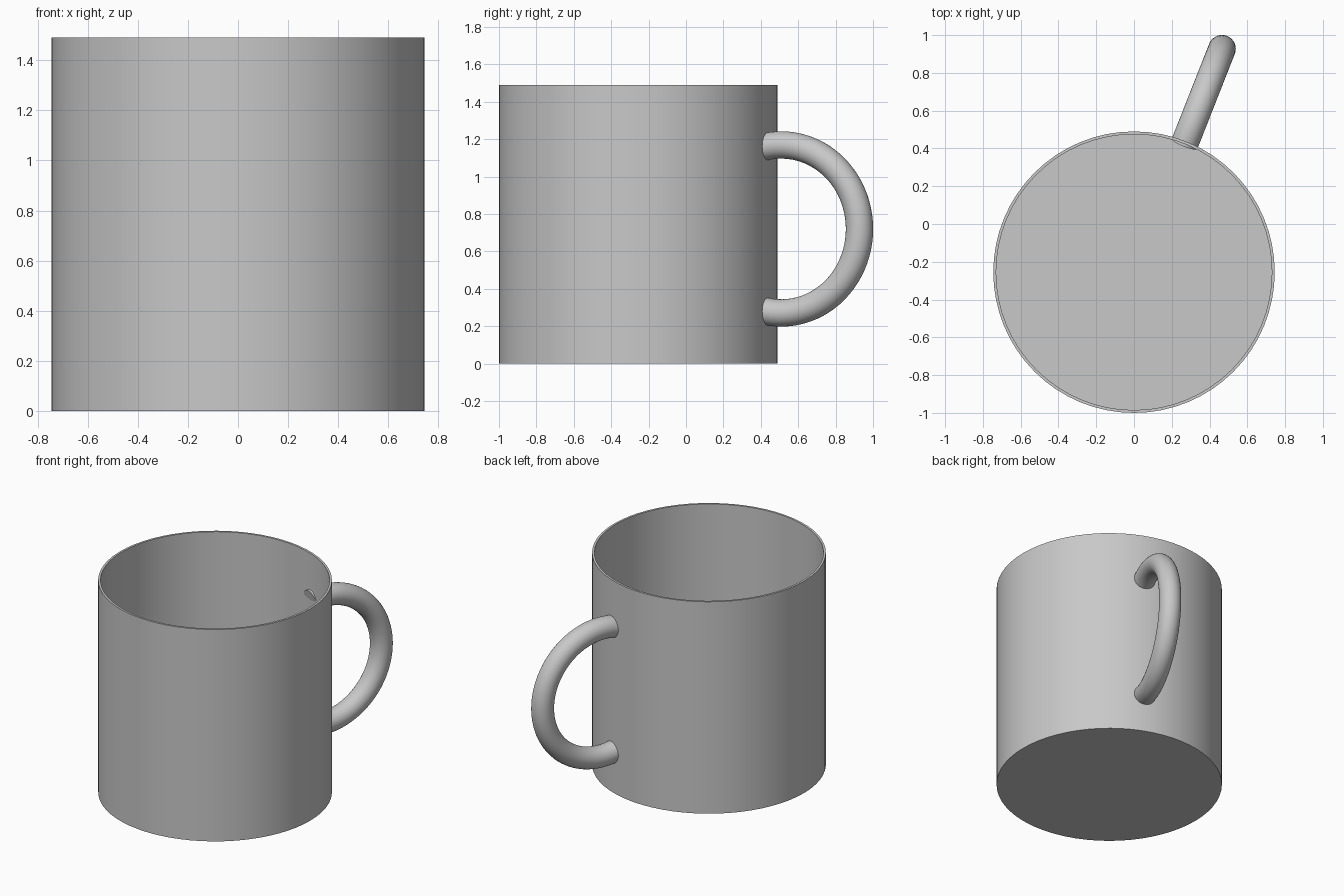
import bpy, bmesh, math
from mathutils import Vector, Matrix

cube = bpy.data.objects.get("Cube")
if cube:
    bpy.data.objects.remove(cube, do_unlink=True)

# Single grey material
grey = bpy.data.materials.new("grey_ceramic")
grey.use_nodes = True
colour = (0.58, 0.58, 0.58, 1)
grey.diffuse_color = colour
grey.node_tree.nodes["Principled BSDF"].inputs["Base Color"].default_value = colour

CENTRE = Vector((0, -0.255, 0))
RADIUS, WALL, HEIGHT = 0.745, 0.015, 1.49


def finish(name, bm):
    """Turn a bmesh into a smooth-shaded object with sharp edges kept."""
    bmesh.ops.remove_doubles(bm, verts=bm.verts, dist=1e-4)
    bmesh.ops.recalc_face_normals(bm, faces=bm.faces)
    mesh = bpy.data.meshes.new(name)
    bm.to_mesh(mesh)
    bm.free()
    mesh.materials.append(grey)
    obj = bpy.data.objects.new(name, mesh)
    obj.location = CENTRE
    bpy.context.collection.objects.link(obj)
    bpy.ops.object.select_all(action='DESELECT')
    obj.select_set(True)
    bpy.context.view_layer.objects.active = obj
    bpy.ops.object.shade_smooth_by_angle(angle=math.radians(35))
    return obj


# Cup body: thin-walled profile turned around the vertical axis
inner = RADIUS - WALL
profile = [(0, 0), (RADIUS, 0), (RADIUS, HEIGHT),
           (inner, HEIGHT), (inner, WALL), (0, WALL)]
bm = bmesh.new()
verts = [bm.verts.new((r, 0, z)) for r, z in profile]
edges = [bm.edges.new(pair) for pair in zip(verts, verts[1:])]
bmesh.ops.spin(bm, geom=verts + edges, cent=(0, 0, 0), axis=(0, 0, 1),
               angle=math.tau, steps=64)
finish("cup_body", bm)

# Handle: a round tube swept along an arc whose ends pass through the wall
ARC_CENTRE = Vector((0.822, 0, 0.72))
ARC_RADIUS, TUBE = 0.449, 0.073
overrun = math.asin((ARC_CENTRE.x - inner) / ARC_RADIUS)
start = math.pi / 2 + overrun
bm = bmesh.new()
ring = bmesh.ops.create_circle(
    bm, cap_ends=False, radius=TUBE, segments=32,
    matrix=Matrix.Translation(ARC_CENTRE + Vector((ARC_RADIUS, 0, 0))))["verts"]
bmesh.ops.rotate(bm, verts=ring, cent=ARC_CENTRE,
                 matrix=Matrix.Rotation(-start, 3, 'Y'))
bmesh.ops.spin(bm, geom=ring + bm.edges[:], cent=ARC_CENTRE, axis=(0, 1, 0),
               angle=2 * start, steps=48)
bmesh.ops.holes_fill(bm, edges=[e for e in bm.edges if e.is_boundary], sides=0)
handle = finish("handle", bm)
handle.rotation_euler.z = math.radians(68.5)
